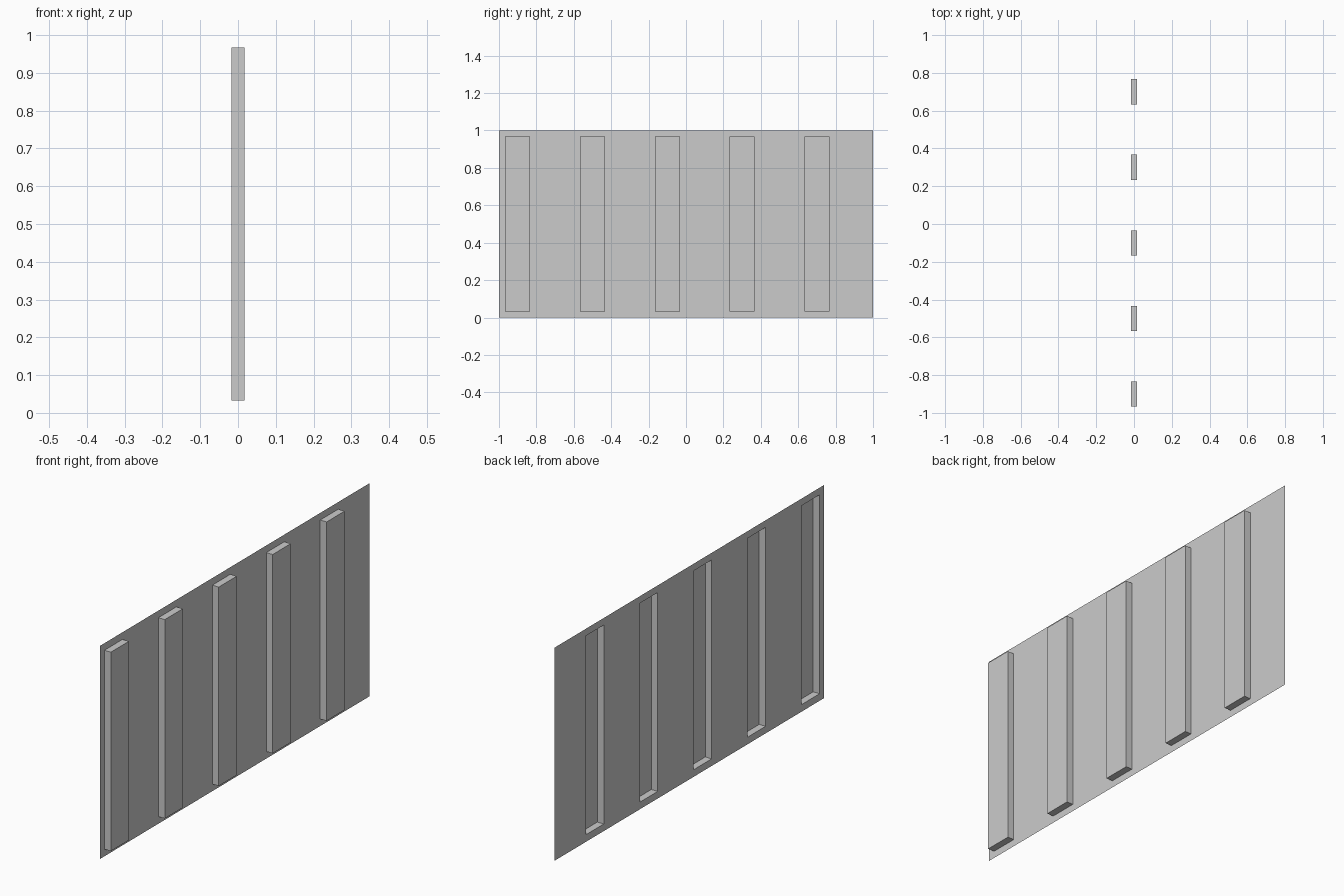
import bpy, bmesh

if "Cube" in bpy.data.objects:
    bpy.data.objects.remove(bpy.data.objects["Cube"])

U = 1 / 30            # base module
X_BACK, X_FRONT = -U / 2, U / 2

# Column and row boundaries: five ribs, 0.4 apart
ribs = [(-1 + U + 0.4 * i, -1 + 5 * U + 0.4 * i) for i in range(5)]
ys = [-1] + [y for rib in ribs for y in rib] + [1]
zs = [0, U, 1 - U, 1]

bm = bmesh.new()

# Thin sheet as a grid of flat cells
verts = [[bm.verts.new((X_BACK, y, z)) for z in zs] for y in ys]
pockets = []
for i in range(len(ys) - 1):
    for j in range(3):
        f = bm.faces.new((verts[i][j], verts[i + 1][j],
                          verts[i + 1][j + 1], verts[i][j + 1]))
        if j == 1 and i % 2 == 1:
            pockets.append(f)

# Press the ribs out towards +x, leaving them hollow at the back
ret = bmesh.ops.extrude_discrete_faces(bm, faces=[]) if not pockets else None
for f in pockets:
    ext = bmesh.ops.extrude_face_region(bm, geom=[f])
    for v in (g for g in ext["geom"] if isinstance(g, bmesh.types.BMVert)):
        v.co.x = X_FRONT
# Remove any original cells left covering the hollows
covers = [f for f in bm.faces if all(abs(v.co.x - X_BACK) < 1e-6 for v in f.verts)
          and any(a < f.calc_center_median().y < b for a, b in ribs)
          and U < f.calc_center_median().z < 1 - U]
bmesh.ops.delete(bm, geom=covers, context='FACES_ONLY')
bmesh.ops.recalc_face_normals(bm, faces=bm.faces[:])

# Make the pressed side face +x
bm.normal_update()
if sum(f.normal.x * f.calc_area() for f in bm.faces) < 0:
    bmesh.ops.reverse_faces(bm, faces=bm.faces[:])

mesh = bpy.data.meshes.new("ribbed_panel")
bm.to_mesh(mesh)
bm.free()
panel = bpy.data.objects.new("ribbed_panel", mesh)
bpy.context.collection.objects.link(panel)
